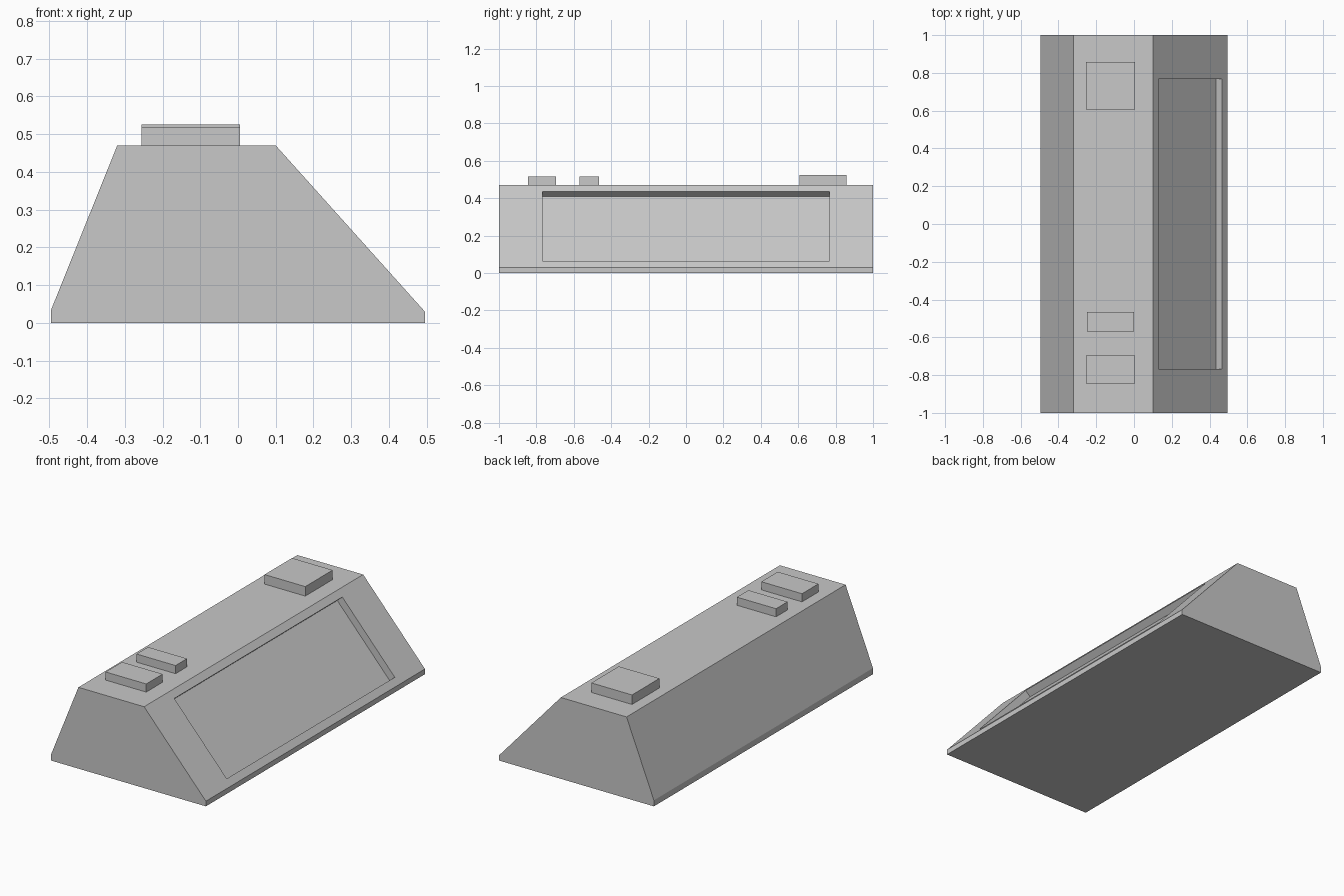
import bpy
import bmesh
import math

if "Cube" in bpy.data.objects:
    bpy.data.objects.remove(bpy.data.objects["Cube"], do_unlink=True)

# One plain grey for every part
grey = bpy.data.materials.new("light_grey")
grey.use_nodes = True
colour = (0.58, 0.58, 0.58, 1)
grey.diffuse_color = colour
grey.node_tree.nodes["Principled BSDF"].inputs["Base Color"].default_value = colour


def add_object(name, bm):
    bmesh.ops.recalc_face_normals(bm, faces=bm.faces)
    mesh = bpy.data.meshes.new(name)
    bm.to_mesh(mesh)
    bm.free()
    mesh.materials.append(grey)
    obj = bpy.data.objects.new(name, mesh)
    bpy.context.collection.objects.link(obj)
    return obj


# Sloped housing: side profile extruded along its length
profile = [(-0.495, 0), (0.495, 0), (0.495, 0.03), (0.1, 0.47), (-0.32, 0.47), (-0.495, 0.035)]
bm = bmesh.new()
end = bm.faces.new([bm.verts.new((x, -1, z)) for x, z in profile])
extruded = bmesh.ops.extrude_face_region(bm, geom=[end])["geom"]
for v in extruded:
    if isinstance(v, bmesh.types.BMVert):
        v.co.y = 1
bmesh.ops.recalc_face_normals(bm, faces=bm.faces)

# Shallow recess in the long slope
slope = next(f for f in bm.faces if f.normal.x > 0.5 and f.normal.z > 0.5)
bmesh.ops.inset_individual(bm, faces=[slope], thickness=0.063)
for v in slope.verts:
    v.co.y = math.copysign(0.767, v.co.y)
floor = bmesh.ops.extrude_discrete_faces(bm, faces=[slope])["faces"][0]
inward = floor.normal.copy() * -0.043
bmesh.ops.translate(bm, verts=list(floor.verts), vec=inward)
add_object("housing", bm)


def add_block(name, x0, x1, y0, y1, top):
    bm = bmesh.new()
    bmesh.ops.create_cube(bm, size=1)
    bottom = 0.46
    for v in bm.verts:
        v.co = (x1 if v.co.x > 0 else x0,
                y1 if v.co.y > 0 else y0,
                top if v.co.z > 0 else bottom)
    add_object(name, bm)


# Raised blocks on the flat top
add_block("large_block", -0.255, 0.005, 0.607, 0.857, 0.525)
add_block("narrow_block", -0.25, 0, -0.57, -0.465, 0.517)
add_block("medium_block", -0.255, 0.005, -0.845, -0.695, 0.517)
